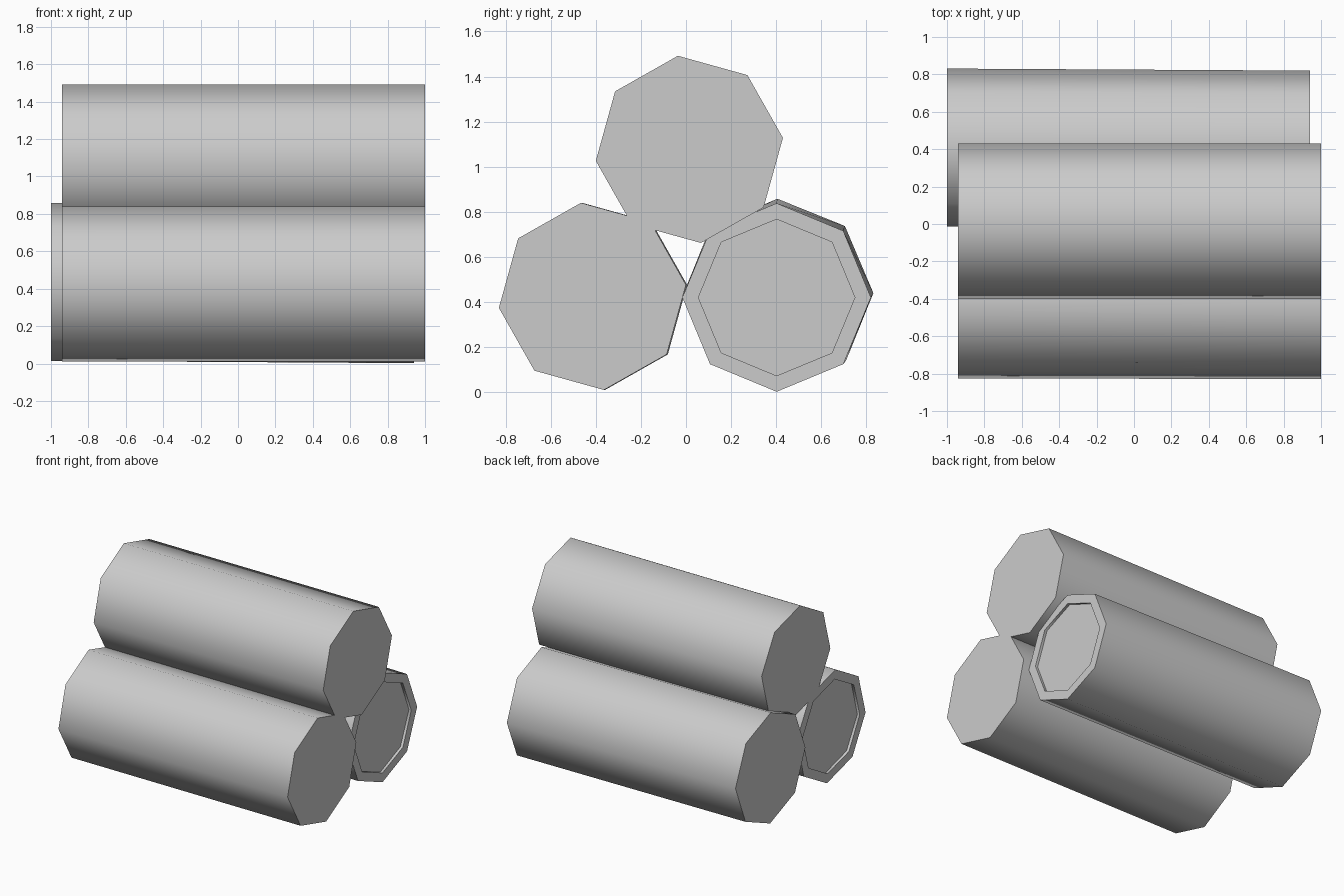
import bpy, bmesh, math

if "Cube" in bpy.data.objects:
    bpy.data.objects.remove(bpy.data.objects["Cube"])

SIDES = 8


def ring(bm, x, y, z, r, turn):
    """Octagon of vertices in the plane at x."""
    return [bm.verts.new((x,
                          y + r * math.cos(math.radians(turn + 45 * i)),
                          z + r * math.sin(math.radians(turn + 45 * i))))
            for i in range(SIDES)]


def log(name, rings):
    """Skin a run of octagons and cap both ends."""
    bm = bmesh.new()
    loops = [ring(bm, *r) for r in rings]
    for a, b in zip(loops, loops[1:]):
        for i in range(SIDES):
            j = (i + 1) % SIDES
            bm.faces.new((a[i], a[j], b[j], b[i]))
    bm.faces.new(loops[0])
    bm.faces.new(loops[-1])
    bmesh.ops.recalc_face_normals(bm, faces=bm.faces[:])
    mesh = bpy.data.meshes.new(name)
    bm.to_mesh(mesh)
    bm.free()
    obj = bpy.data.objects.new(name, mesh)
    bpy.context.collection.objects.link(obj)
    bpy.context.view_layer.objects.active = obj
    obj.select_set(True)
    bpy.ops.object.shade_smooth_by_angle(angle=math.radians(50))
    obj.select_set(False)


R, R_IN, DEPTH = 0.418, 0.347, 0.02

# Upper log, plain ends
log("top_log", [(-0.94, 0.015, 1.077, R, 7), (1, 0.015, 1.077, R, 7)])

# Lower front log, sunken core at its left end
log("front_log", [(1, -0.415, 0.425, R, 7),
                  (-0.94, -0.41, 0.425, R, 7),
                  (-0.94, -0.41, 0.425, R_IN, 7),
                  (-0.94 + DEPTH, -0.41, 0.425, R_IN, 7)])

# Lower back log, pushed left, sunken core at its right end
log("back_log", [(-1, 0.409, 0.436, 0.422, 0.5),
                 (0.94, 0.402, 0.42, R, 0),
                 (0.94, 0.402, 0.42, R_IN, 0),
                 (0.94 - DEPTH, 0.402, 0.42, R_IN, 0)])
